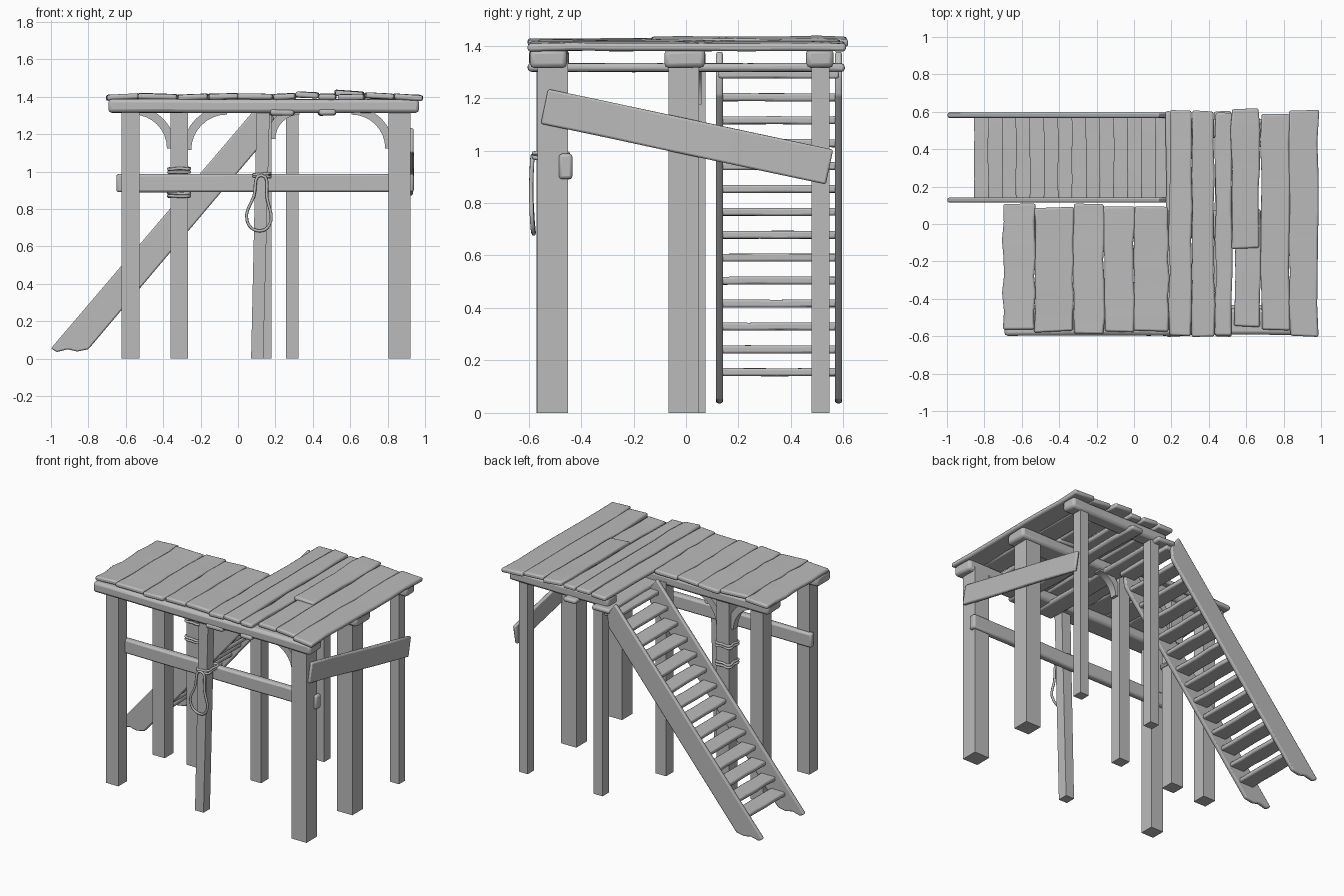
import bpy, bmesh, math, random
from mathutils import Matrix, Vector

random.seed(4)
if "Cube" in bpy.data.objects:
    bpy.data.objects.remove(bpy.data.objects["Cube"])

wood = bpy.data.materials.new("weathered_grey")
wood.use_nodes = True
GREY = (0.5, 0.5, 0.5, 1)
wood.diffuse_color = GREY
wood.node_tree.nodes["Principled BSDF"].inputs["Base Color"].default_value = GREY


def finish(name, bm, bevel=0.0):
    bmesh.ops.recalc_face_normals(bm, faces=bm.faces[:])
    mesh = bpy.data.meshes.new(name)
    bm.to_mesh(mesh)
    bm.free()
    mesh.materials.append(wood)
    ob = bpy.data.objects.new(name, mesh)
    bpy.context.collection.objects.link(ob)
    if bevel:
        mod = ob.modifiers.new("worn_edges", "BEVEL")
        mod.width, mod.segments, mod.limit_method = bevel, 2, "ANGLE"
    bpy.ops.object.select_all(action="DESELECT")
    ob.select_set(True)
    bpy.context.view_layer.objects.active = ob
    bpy.ops.object.shade_smooth_by_angle(angle=math.radians(40))
    return ob


def board(name, lo, hi, bevel=0.01, wobble=0.0, rot=(0, "X"), cuts=0):
    """Box between two corners, optionally ragged along its length and turned."""
    lo, hi = Vector(lo), Vector(hi)
    size, mid = hi - lo, (lo + hi) / 2
    axis = max(range(3), key=lambda i: size[i])
    bm = bmesh.new()
    bmesh.ops.create_cube(bm, size=1, matrix=Matrix.Diagonal(size.to_4d()))
    if cuts:
        long_edges = [e for e in bm.edges
                      if abs(e.verts[0].co[axis] - e.verts[1].co[axis]) > 1e-4]
        bmesh.ops.subdivide_edges(bm, edges=long_edges, cuts=cuts, use_grid_fill=True)
    # top and bottom of each section shift together
    shifts = {}
    for v in bm.verts:
        key = (round(v.co.x, 3), round(v.co.y, 3))
        if key not in shifts:
            shifts[key] = Vector([random.uniform(-1, 1) * wobble for _ in range(3)])
            shifts[key].z *= 0.4
    for v in bm.verts:
        v.co += shifts[(round(v.co.x, 3), round(v.co.y, 3))]
    turn = Matrix.Rotation(math.radians(rot[0]), 4, rot[1])
    bm.transform(Matrix.Translation(mid) @ turn)
    return finish(name, bm, bevel)


def prism(name, outline, y0, y1, bevel=0.0):
    """Outline in x and z, extruded along y."""
    bm = bmesh.new()
    face = bm.faces.new([bm.verts.new((x, y0, z)) for x, z in outline])
    out = bmesh.ops.extrude_face_region(bm, geom=[face])["geom"]
    bmesh.ops.translate(bm, vec=(0, y1 - y0, 0),
                        verts=[g for g in out if isinstance(g, bmesh.types.BMVert)])
    return finish(name, bm, bevel)


def rope(name, points, cyclic=True, radius=0.008):
    curve = bpy.data.curves.new(name, "CURVE")
    curve.dimensions = "3D"
    curve.bevel_depth, curve.bevel_resolution = radius, 2
    curve.resolution_u = 5
    line = curve.splines.new("BEZIER")
    line.bezier_points.add(len(points) - 1)
    for p, co in zip(line.bezier_points, points):
        p.co = co
        p.handle_left_type = p.handle_right_type = "AUTO"
    line.use_cyclic_u = cyclic
    curve.materials.append(wood)
    ob = bpy.data.objects.new(name, curve)
    bpy.context.collection.objects.link(ob)


# Posts: x, y, half width
posts = {
    "front_right_post": (0.863, -0.508, 0.058), "middle_right_post": (0.863, -0.008, 0.058),
    "back_right_post": (0.863, 0.513, 0.034), "back_inner_post": (0.29, 0.513, 0.034),
    "centre_post": (0.14, 0.035, 0.04), "braced_post": (-0.315, 0.0, 0.047),
    "middle_left_post": (-0.575, 0.0, 0.047), "front_left_post": (-0.575, -0.508, 0.048),
}
for name, (x, y, r) in posts.items():
    board(name, (x - r, y - r, 0), (x + r, y + r, 1.34), bevel=0)
prism("leaning_post", [(0.07, 0), (0.135, 0), (0.17, 1.34), (0.1, 1.34)], -0.57, -0.5)

# Beams carrying the deck
beams = {"front_beam": (-0.69, -0.595, -0.45), "middle_beam": (-0.68, -0.08, 0.07),
         "back_beam": (0.2, 0.46, 0.56)}
for name, (x0, y0, y1) in beams.items():
    board(name, (x0, y0, 1.315), (0.965, y1, 1.387), 0.018, 0.004, cuts=5)
for i, (x0, x1) in enumerate([(0.17, 0.3), (0.43, 0.52)]):
    board(f"under_plank_{i + 1}", (x0, -0.6, 1.3), (x1, 0.605, 1.332), 0.012, 0.005, cuts=5)

# Deck planks: x start, x end, y start, y end, raise, tilt
planks = [
    (-0.70, -0.53, -0.565, 0.11, 0.0, -3), (-0.53, -0.325, -0.575, 0.09, 0.003, 2),
    (-0.325, -0.16, -0.59, 0.105, 0.0, -2), (-0.16, 0.0, -0.575, 0.09, 0.004, -2),
    (0.0, 0.185, -0.575, 0.095, 0.002, 1), (0.19, 0.31, -0.595, 0.605, 0.004, -3),
    (0.312, 0.43, -0.605, 0.605, 0.012, 3), (0.435, 0.525, -0.595, 0.59, 0.003, 0),
    (0.54, 0.675, -0.55, 0.08, 0.0, 1), (0.52, 0.67, -0.13, 0.615, 0.018, 4),
    (0.68, 0.83, -0.57, 0.59, 0.006, 3), (0.832, 0.985, -0.6, 0.605, 0.0, 3),
]
for i, (x0, x1, y0, y1, up, tilt) in enumerate(planks):
    board(f"deck_plank_{i + 1}", (x0, y0, 1.383 + up), (x1, y1, 1.413 + up),
          0.01, 0.006, (tilt, "Y"), cuts=6)

# Front rail and slanted side board
board("front_rail", (-0.65, -0.482, 0.89), (0.94, -0.435, 0.987), 0.012, 0.003, cuts=5)
board("side_board", (0.912, -0.55, 0.985), (0.938, 0.56, 1.12), 0.008, 0.003, (-12, "X"), cuts=4)


# Curved braces between posts and beams
def brace(name, x, side, y, reach=0.2):
    def arc(r):
        return [(x + side * (reach - r * math.cos(a)), 1.325 - reach + r * math.sin(a))
                for a in (math.radians(90 * k / 8) for k in range(9))]
    prism(name, arc(reach + 0.025) + arc(reach - 0.02)[::-1], y - 0.025, y + 0.025)


brace("braced_post_left_brace", -0.36, -1, 0.0)
brace("braced_post_right_brace", -0.27, 1, 0.0, 0.21)
brace("front_right_brace", 0.807, -1, -0.508)
brace("centre_post_brace", 0.18, 1, 0.035, 0.15)

# Staircase
stringer = [(-1.0, 0.055), (-0.97, 0.035), (-0.91, 0.05), (-0.86, 0.038), (-0.8, 0.05),
            (0.18, 1.21), (0.19, 1.29), (0.13, 1.38)]
for name, y in (("inner_stringer", 0.114), ("outer_stringer", 0.568)):
    prism(name, stringer, y, y + 0.027, 0.008)
for i in range(14):
    x, z = -0.855 + 0.0745 * i, 0.155 + 0.0873 * i
    board(f"stair_tread_{i + 1}", (x, 0.125, z - 0.015), (x + 0.11, 0.58, z + 0.015),
          0.008, 0.003, cuts=3)

# Rope bindings and hanging loop
def binding(name, x, y, z, rx, ry):
    rope(name, [(x + sx * rx, y + sy * ry, z + random.uniform(-0.004, 0.004))
                for sx, sy in ((-1, -1), (0, -1), (1, -1), (1, 0), (1, 1), (0, 1), (-1, 1), (-1, 0))])


for i, z in enumerate((0.87, 0.885, 1.0, 1.015)):
    binding(f"post_binding_{i + 1}", -0.315, 0.0, z, 0.05, 0.05)
for i, z in enumerate((0.975, 0.988)):
    binding(f"leaning_post_binding_{i + 1}", 0.128, -0.515, z, 0.037, 0.06)
rope("hanging_loop", [(0.125, -0.585, 0.98), (0.085, -0.59, 0.87), (0.048, -0.585, 0.74),
                      (0.1, -0.58, 0.685), (0.165, -0.585, 0.71), (0.155, -0.59, 0.86)])
